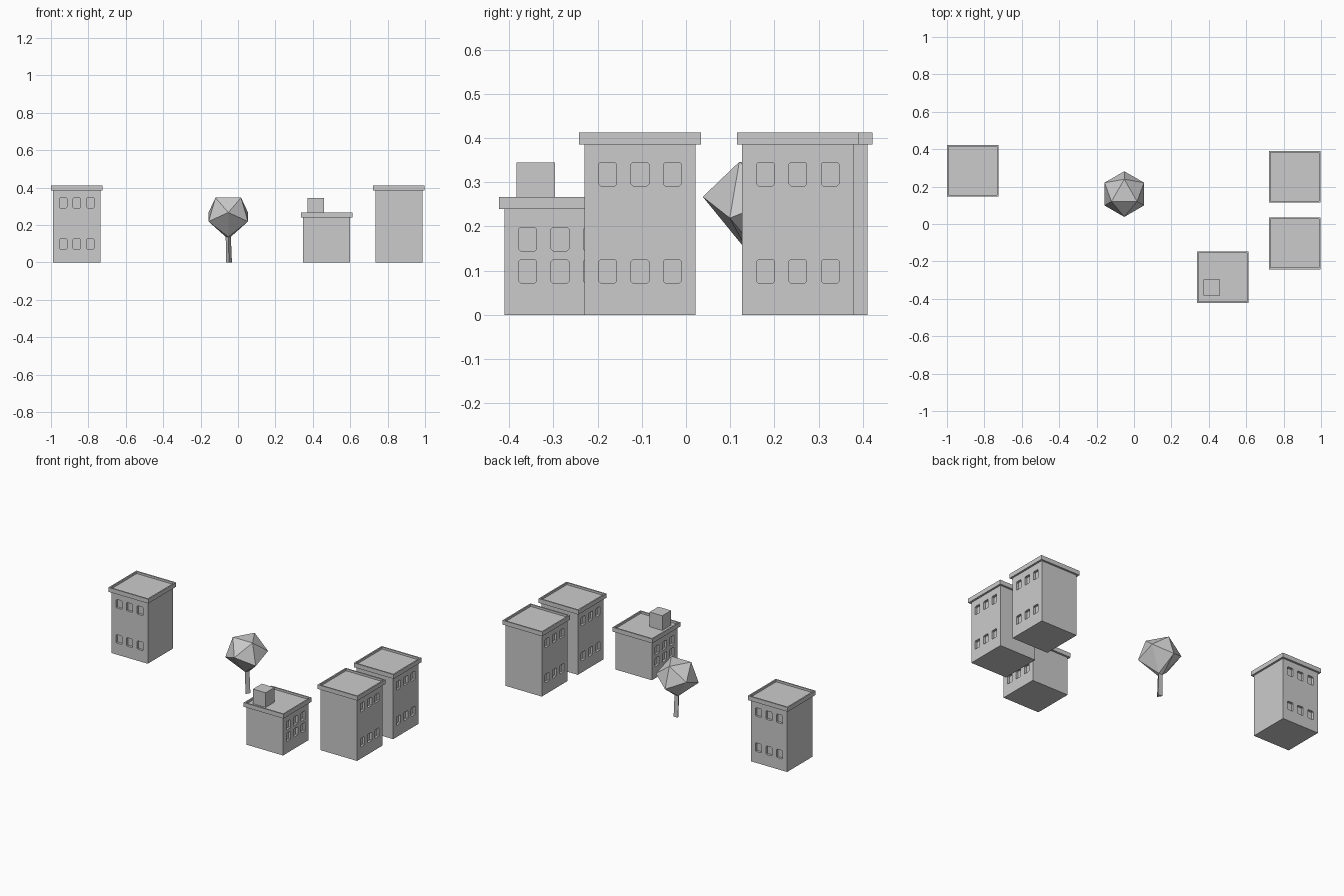
import bpy, bmesh, math
from mathutils import Vector, Matrix

cube = bpy.data.objects.get("Cube")
if cube:
    bpy.data.objects.remove(cube, do_unlink=True)

GREY = (0.6, 0.6, 0.6, 1)
mat = bpy.data.materials.new("plain_grey")
mat.use_nodes = True
mat.diffuse_color = GREY
mat.node_tree.nodes["Principled BSDF"].inputs["Base Color"].default_value = GREY

WALL, CAP = 0.252, 0.276      # footprint widths
RIM, RECESS = 0.012, 0.013    # parapet thickness and roof depth
FLOOR, STEP = 0.0985, 0.073   # lowest window height, window spacing


def finish(bm, name):
    bmesh.ops.recalc_face_normals(bm, faces=bm.faces)
    mesh = bpy.data.meshes.new(name)
    bm.to_mesh(mesh)
    bm.free()
    mesh.materials.append(mat)
    obj = bpy.data.objects.new(name, mesh)
    bpy.context.collection.objects.link(obj)
    return obj


def add_box(bm, center, size):
    m = Matrix.Translation(center) @ Matrix.Diagonal((*size, 1))
    return bmesh.ops.create_cube(bm, size=1, matrix=m)["verts"]


def window_cutter(x, y, axis, heights):
    """Rounded window blocks on two opposite walls."""
    bm = bmesh.new()
    out = Vector((1, 0, 0)) if axis == 0 else Vector((0, 1, 0))
    side = Vector((out.y, out.x, 0))
    for sign in (-1, 1):
        for col in (-1, 0, 1):
            for z in heights:
                c = Vector((x, y, z)) + out * sign * WALL / 2 + side * col * STEP
                size = out * 0.03 + side * 0.04 + Vector((0, 0, 0.053))
                verts = add_box(bm, c, size)
                edges = {e for v in verts for e in v.link_edges
                         if abs((e.verts[0].co - e.verts[1].co).normalized().dot(out)) > 0.9}
                bmesh.ops.bevel(bm, geom=list(edges), offset=0.004,
                                segments=1, affect='EDGES')
    return finish(bm, "window_cutter")


def building(name, x, y, axis, wall_top, heights):
    # walls with recessed windows
    bm = bmesh.new()
    add_box(bm, (x, y, wall_top / 2), (WALL, WALL, wall_top))
    walls = finish(bm, name + "_walls")
    cutter = window_cutter(x, y, axis, heights)
    mod = walls.modifiers.new("windows", 'BOOLEAN')
    mod.operation, mod.solver, mod.object = 'DIFFERENCE', 'EXACT', cutter
    bpy.context.view_layer.objects.active = walls
    bpy.ops.object.modifier_apply(modifier=mod.name)
    bpy.data.objects.remove(cutter, do_unlink=True)
    # overhanging roof with a raised rim
    bm = bmesh.new()
    add_box(bm, (x, y, wall_top + 0.0135), (CAP, CAP, 0.027))
    bm.normal_update()
    top = max(bm.faces, key=lambda f: f.calc_center_median().z)
    bmesh.ops.inset_region(bm, faces=[top], thickness=RIM)
    sunk = bmesh.ops.extrude_discrete_faces(bm, faces=[top])["faces"][0]
    bmesh.ops.translate(bm, verts=sunk.verts, vec=(0, 0, -RECESS))
    finish(bm, name + "_roof")


TALL = (FLOOR, 0.3185)
building("left_tower", -0.862, 0.284, 1, 0.385, TALL)
building("right_back_tower", 0.86, 0.253, 0, 0.385, TALL)
building("right_front_tower", 0.86, -0.104, 0, 0.385, TALL)
building("low_house", 0.474, -0.285, 0, 0.239, (FLOOR, 0.1715))

# rooftop box on the low house
bm = bmesh.new()
add_box(bm, (0.416, -0.34, 0.299), (0.088, 0.087, 0.092))
finish(bm, "rooftop_box")

# tree crown: stacked triangles joined into a faceted ball with a narrow foot
TX, TY = -0.052, 0.16


def triangle(radius, z, start):
    return [(TX + radius * math.cos(a), TY + radius * math.sin(a), z)
            for a in (math.radians(start + 120 * i) for i in range(3))]


bm = bmesh.new()
for ring in ((0.016, 0.137, 30), (0.122, 0.219, 90), (0.122, 0.267, 30), (0.079, 0.346, 90)):
    for p in triangle(*ring):
        bm.verts.new(p)
bmesh.ops.convex_hull(bm, input=bm.verts)
finish(bm, "tree_crown")

# three-sided trunk
bm = bmesh.new()
for p in triangle(0.018, 0, 30) + triangle(0.016, 0.138, 30):
    bm.verts.new((p[0] + 0.004 * (p[2] == 0), p[1], p[2]))
bmesh.ops.convex_hull(bm, input=bm.verts)
finish(bm, "tree_trunk")
